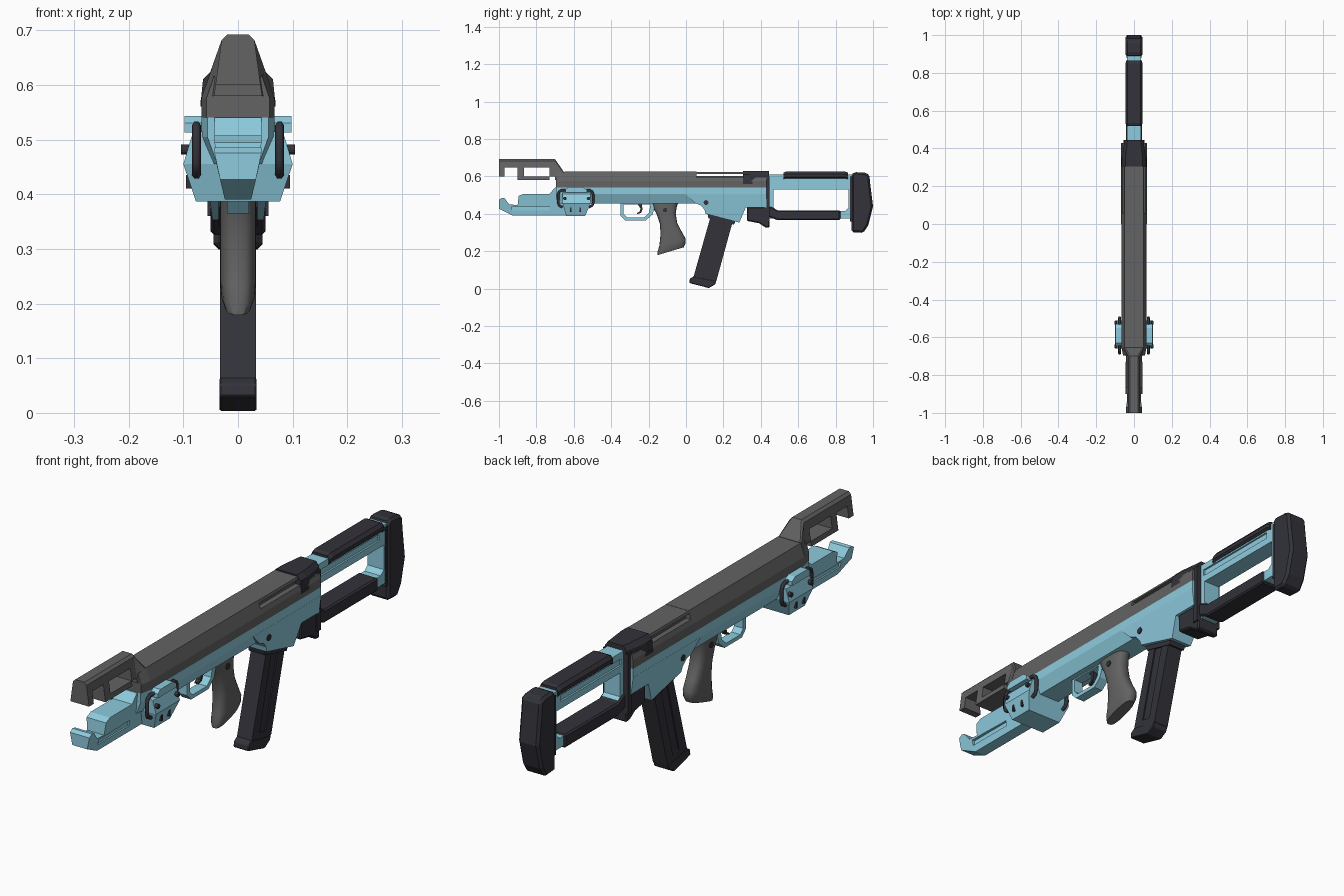
import bpy, bmesh, math

if "Cube" in bpy.data.objects:
    bpy.data.objects.remove(bpy.data.objects["Cube"])


def material(name, rgb):
    m = bpy.data.materials.new(name)
    m.diffuse_color = (*rgb, 1)
    m.use_nodes = True
    m.node_tree.nodes["Principled BSDF"].inputs["Base Color"].default_value = m.diffuse_color
    return m


BLUE = material("light_blue", (0.27, 0.60, 0.73))
DARK = material("charcoal", (0.032, 0.032, 0.042))
GREY = material("mid_grey", (0.125, 0.125, 0.125))


def finish(name, bm, mat):
    bmesh.ops.recalc_face_normals(bm, faces=bm.faces)
    me = bpy.data.meshes.new(name)
    bm.to_mesh(me)
    bm.free()
    ob = bpy.data.objects.new(name, me)
    bpy.context.collection.objects.link(ob)
    if mat:
        me.materials.append(mat)
    return ob


def apply(ob, kind, **props):
    mod = ob.modifiers.new(kind.lower(), kind)
    for k, v in props.items():
        setattr(mod, k, v)
    bpy.context.view_layer.objects.active = ob
    bpy.ops.object.modifier_apply(modifier=mod.name)


def skin(bm, loops):
    rings = [[bm.verts.new(p) for p in loop] for loop in loops]
    n = len(rings[0])
    for a, b in zip(rings, rings[1:]):
        for i in range(n):
            j = (i + 1) % n
            bm.faces.new((a[i], a[j], b[j], b[i]))
    bm.faces.new(rings[0])
    bm.faces.new(rings[-1])


def loft(name, loops, mat):
    bm = bmesh.new()
    skin(bm, loops)
    return finish(name, bm, mat)


def section(y, half):
    """Cross-section at y from its right half (x, z), mirrored in x."""
    return [(x, y, z) for x, z in half] + [(-x, y, z) for x, z in reversed(half)]


def prism(name, pts, hw, mat, bevel=0):
    """Side profile (y, z) extruded across x; hw may be a function of z."""
    w = hw if callable(hw) else (lambda z: hw)
    ob = loft(name, [[(s * w(z), y, z) for y, z in pts] for s in (-1, 1)], mat)
    if bevel:
        apply(ob, "BEVEL", width=bevel, segments=1, limit_method="ANGLE")
    return ob


def pair(name, pts, x0, x1, mat):
    """The same side profile on both sides, from |x| = x0 to x1."""
    bm = bmesh.new()
    for s in (-1, 1):
        skin(bm, [[(s * x, y, z) for y, z in pts] for x in (x0, x1)])
    return finish(name, bm, mat)


def rect(y0, y1, z0, z1):
    return [(y0, z0), (y1, z0), (y1, z1), (y0, z1)]


def cut(ob, cutter):
    cutter.hide_render = True
    apply(ob, "BOOLEAN", object=cutter, operation="DIFFERENCE", solver="EXACT")
    bpy.data.objects.remove(cutter)


def pin(name, y, z, r, hw, mat, n=12):
    pts = [(y + r * math.cos(2 * math.pi * i / n), z + r * math.sin(2 * math.pi * i / n)) for i in range(n)]
    return prism(name, pts, hw, mat)


def ramp(z0, w0, z1, w1):
    return lambda z: w0 + (w1 - w0) * min(1, max(0, (z - z0) / (z1 - z0)))


# Upper receiver, lowered around the ejection port
top = [(.05, .625), (.067, .575), (.067, .54)]
port = [(.061, .593), (.067, .575), (.067, .54)]
loft("upper_receiver", [
    section(-.695, [(.044, .615), (.058, .575), (.058, .54)]), section(-.65, top),
    section(.055, top), section(.056, port), section(.32, port), section(.43, port)], GREY)
loft("port_cover", [section(y, [(.05, .624), (.053, .614)]) for y in (.05, .33)], GREY)
prism("port_bolt", rect(.05, .33, .59, .601), .04, GREY)

# Raised front sight block with notch and window
tall = [(.02, .692), (.03, .682), (.044, .58)]
block = loft("front_upper_block", [
    section(-1, tall), section(-.70, tall),
    section(-.655, [(.046, .627), (.052, .62), (.067, .575)])], GREY)
for area in (rect(-1.1, -.965, .5, .60), rect(-.97, -.90, .5, .648),
             rect(-.865, -.73, .60, .648), rect(-.73, -.70, .5, .60)):
    cut(block, prism("cutter", area, .2, None))

# Lower receiver and magazine well
low = [(.067, .54), (.067, .505), (.045, .455)]
loft("lower_receiver", [
    section(-.695, [(.056, .54), (.056, .505), (.038, .455)]),
    section(-.65, low), section(.43, low)], BLUE)
prism("magazine_well", [(.0, .505), (.05, .456), (.08, .445), (.10, .42), (.105, .40),
                        (.285, .353), (.32, .435), (.43, .435), (.43, .505)],
      ramp(.36, .047, .505, .0675), BLUE)

# Lower front block with hooked tip and side slots
lower = prism("front_lower_block", [
    (-1, .475), (-.985, .485), (-.97, .483), (-.945, .45), (-.90, .447), (-.895, .495),
    (-.87, .507), (-.73, .507), (-.70, .54), (-.64, .54), (-.64, .39), (-.925, .39), (-1, .427)],
    ramp(.39, .024, .47, .043), BLUE)
cut(lower, pair("cutter", rect(-.93, -.73, .418, .44), .024, .1, None))

# Side clamp wrapped around the front of the lower receiver
def slab(z, x, y0, y1):
    return [(x, y0, z), (x, y1, z), (-x, y1, z), (-x, y0, z)]


loft("clamp_body", [slab(.387, .077, -.64, -.54), slab(.455, .10, -.66, -.51),
                    slab(.505, .085, -.66, -.51), slab(.515, .07, -.66, -.51)], BLUE)
pair("clamp_tabs", [(-.645, .513), (-.53, .513), (-.53, .53), (-.55, .543), (-.63, .543), (-.645, .53)],
     .06, .098, BLUE)
for y in (-.648, -.522):
    pin("clamp_bolt", y, .482, .009, .104, DARK)
for y in (-.615, -.565):
    pair("clamp_slot", [(y - .004, .435), (y + .004, .435), (y + .004, .41), (y - .004, .41)], .08, .095, DARK)
for side in (-1, 1):
    for d in (-1, 1):
        cu = bpy.data.curves.new("clamp_strap", "CURVE")
        cu.dimensions = "3D"
        cu.bevel_depth, cu.bevel_resolution, cu.use_fill_caps = .008, 1, True
        path = [(.03, .526), (.075, .526), (.088, .518), (.094, .502), (.094, .458), (.088, .444), (.07, .435)]
        sp = cu.splines.new("POLY")
        sp.points.add(len(path) - 1)
        for p, (dy, z) in zip(sp.points, path):
            p.co = (side * .076, -.59 + d * dy, z, 1)
        ob = bpy.data.objects.new("clamp_strap", cu)
        bpy.context.collection.objects.link(ob)
        cu.materials.append(DARK)

# Trigger guard and trigger
guard = prism("trigger_guard", [(-.35, .46), (-.35, .39), (-.325, .365), (-.215, .365), (-.18, .395), (-.16, .46)],
              .02, BLUE)
cut(guard, prism("cutter", [(-.333, .45), (-.333, .398), (-.315, .38), (-.225, .38), (-.198, .405), (-.19, .45)],
                 .2, None))
prism("trigger", [(-.262, .456), (-.238, .456), (-.232, .425), (-.24, .405), (-.262, .398), (-.262, .404),
                  (-.248, .412), (-.243, .428)], .009, DARK)

# Pistol grip: rounded layers (z, front y, back y, half width, tilt)
loops = []
for z, y0, y1, w, tilt in [(.465, -.19, -.04, .032, 0), (.435, -.178, -.05, .033, 0), (.40, -.158, -.055, .033, 0),
                           (.35, -.14, -.047, .033, .05), (.30, -.136, -.025, .033, .15),
                           (.25, -.142, -.002, .033, .25), (.22, -.152, -.002, .031, .3),
                           (.20, -.152, -.012, .024, .3)]:
    loop = []
    for i in range(20):
        a = 2 * math.pi * i / 20
        c, s = math.cos(a), math.sin(a)
        dy = (y1 - y0) / 2 * math.copysign(abs(c) ** .7, c)
        loop.append((w * math.copysign(abs(s) ** .7, s), (y0 + y1) / 2 + dy, z + tilt * dy))
    loops.append(loop)
grip = loft("pistol_grip", loops, GREY)
bpy.ops.object.select_all(action="DESELECT")
grip.select_set(True)
bpy.context.view_layer.objects.active = grip
bpy.ops.object.shade_smooth_by_angle(angle=math.radians(35))
pin("grip_screw", -.112, .42, .012, .036, DARK)
pin("receiver_pin", .107, .46, .013, .064, DARK)

# Magazine with side grooves and floor plate
mag = prism("magazine", [(.12, .42), (.25, .39), (.25, .36), (.162, .04), (.04, .062), (.13, .38)], .033, DARK)
cut(mag, pair("cutter", [(.165, .37), (.205, .36), (.13, .07), (.09, .078)], .028, .1, None))
prism("magazine_collar", [(.115, .40), (.265, .362), (.257, .342), (.12, .376)], .036, DARK)
prism("magazine_floor", [(.04, .065), (.162, .042), (.155, .022), (.122, .003), (.018, .03), (.02, .052)],
      .034, DARK, .003)

# Collar joining receiver and stock
loft("rear_collar", [section(y, [(.046 * k, .629), (.064 * k, .61), (.069 * k, .56), (.069 * k, zb)])
                     for y, k, zb in ((.305, 1, .572), (.345, 1, .572), (.445, .74, .572))], DARK)
prism("collar_flange", rect(.42, .446, .36, .60), .056, DARK)
prism("collar_lower", [(.325, .437), (.446, .437), (.446, .325), (.425, .327), (.39, .35), (.325, .362)],
      .05, DARK, .006)

# Stock frame with window and grooves
frame = prism("stock_frame", [(.44, .61), (.89, .61), (.89, .375), (.44, .375)], .036, BLUE)
cut(frame, prism("cutter", [(.468, .53), (.87, .53), (.87, .432), (.85, .415), (.49, .415), (.468, .435)], .2, None))
cut(frame, pair("cutter", rect(.462, .84, .558, .584), .029, .1, None))

# Stock pads and butt
pad = [(.034, .626), (.045, .612), (.045, .597), (.037, .59)]
loft("cheek_pad", [section(.52, [(x * .92, z - .006) for x, z in pad]), section(.535, pad),
                   section(.85, pad), section(.865, [(x * .92, z - .006) for x, z in pad])], DARK)
prism("lower_pad", [(.44, .437), (.455, .437), (.49, .419), (.825, .419), (.825, .366), (.49, .366), (.44, .385)],
      .043, DARK, .006)
prism("butt_pad", [(.885, .61), (.90, .623), (.955, .62), (.98, .61), (.985, .56), (1, .44), (.975, .34),
                   (.948, .298), (.885, .302)], .045, DARK, .011)
prism("butt_inner_block", rect(.878, .90, .36, .60), .039, DARK)
